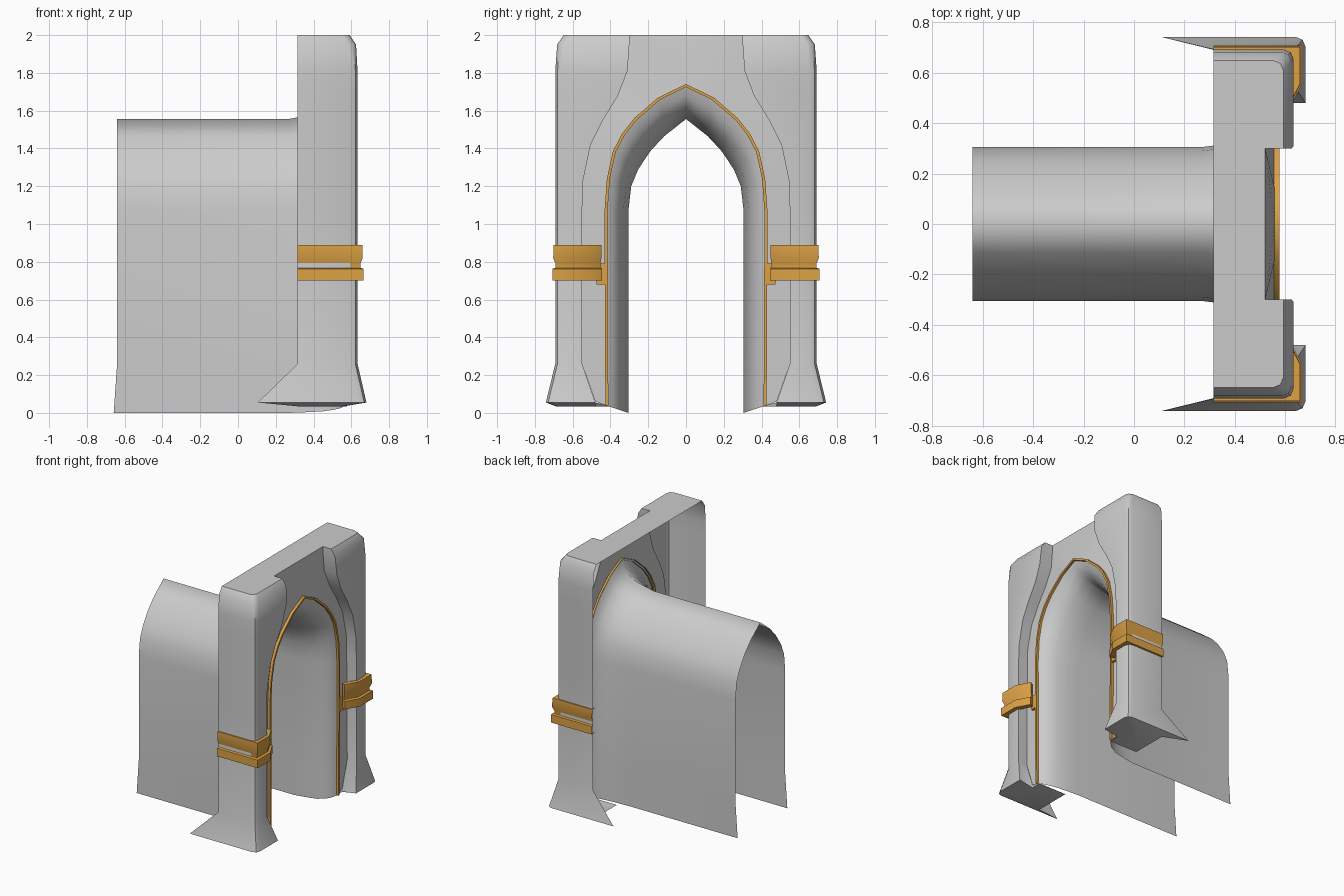
import bpy, bmesh, math
from mathutils import Vector

if "Cube" in bpy.data.objects:
    bpy.data.objects.remove(bpy.data.objects["Cube"])

gold = bpy.data.materials.new("gold")
gold.diffuse_color = (0.72, 0.36, 0.06, 1)
gold.use_nodes = True
gold.node_tree.nodes["Principled BSDF"].inputs["Base Color"].default_value = gold.diffuse_color

# Half profiles as (y, z), bottom to apex, matched point by point
TUNNEL = [(.305, 0), (.305, .26), (.305, 1.07), (.29, 1.2), (.255, 1.285),
          (.22, 1.34), (.185, 1.39), (.115, 1.465), (0, 1.556)]
ARCH = [(.41, .035), (.413, .26), (.415, 1.07), (.403, 1.24), (.372, 1.38),
        (.325, 1.47), (.264, 1.548), (.137, 1.658), (0, 1.725)]
STEP = [(.48, .06), (.55, .26), (.55, 1.07), (.545, 1.23), (.505, 1.42),
        (.44, 1.55), (.36, 1.68), (.31, 1.81), (.30, 1.95)]


def finish(name, bm, mat=None, angle=40):
    """Turn a +y half mesh into a smooth, mirrored object."""
    bmesh.ops.remove_doubles(bm, verts=bm.verts, dist=1e-4)
    bmesh.ops.recalc_face_normals(bm, faces=bm.faces)
    me = bpy.data.meshes.new(name)
    bm.to_mesh(me)
    bm.free()
    ob = bpy.data.objects.new(name, me)
    bpy.context.collection.objects.link(ob)
    if mat:
        me.materials.append(mat)
    bpy.ops.object.select_all(action='DESELECT')
    ob.select_set(True)
    bpy.context.view_layer.objects.active = ob
    bpy.ops.object.shade_smooth_by_angle(angle=math.radians(angle))
    m = ob.modifiers.new("mirror", 'MIRROR')
    m.use_axis = (False, True, False)
    return ob


def poly(bm, pts):
    return bm.faces.new([bm.verts.new(p) for p in pts])


def loft(bm, rows):
    """Quads between successive rows of points."""
    grid = [[bm.verts.new(p) for p in r] for r in rows]
    for a, b in zip(grid, grid[1:]):
        for i in range(len(a) - 1):
            bm.faces.new((a[i], a[i + 1], b[i + 1], b[i]))


# Tunnel with flared mouth
bm = bmesh.new()
rows = []
for x, t in [(-.64, 0), (.27, 0), (.36, .1), (.45, .24), (.51, .48), (.545, .75), (.56, 1)]:
    rows.append([(x - (.018 if x < 0 and i == 0 else 0), a[0] + (b[0] - a[0]) * t, a[1] + (b[1] - a[1]) * t)
                 for i, (a, b) in enumerate(zip(TUNNEL, ARCH))])
loft(bm, rows)
finish("tunnel", bm)

# Recessed front panel around the arch
PANEL_X = [.56, .555, .55, .55, .545, .54, .535, .525, .52]
bm = bmesh.new()
edge = [(x, y, z) for x, (y, z) in zip(PANEL_X, STEP)]
edge[-1] = (.52, .30, 2)
loft(bm, [[(.558, y, z) for y, z in ARCH], edge])
poly(bm, [(.558, 0, 1.725), (.52, .30, 2), (.52, 0, 2)])
finish("arch_panel", bm)

# Pillars: step wall, front face, rounded corner and outer side, flared foot
bm = bmesh.new()


def pillar_row(px, sy, z, xf, ye, xb, pz=None):
    return [(px, sy, z if pz is None else pz), (xf, sy, z), (xf, ye - .04, z),
            (xf - .012, ye - .012, z), (xf - .04, ye, z), (xb, ye, z)]


rows = [pillar_row(.56, .48, .055, .68, .742, .105)]
for i in range(1, 9):
    rows.append(pillar_row(PANEL_X[i], STEP[i][0], STEP[i][1], .633 if i < 8 else .625,
                           .692 if i < 8 else .682, .315))
top = pillar_row(.52, .30, 2, .592, .648, .315)
rows.append(top)
loft(bm, rows)
# Roof of the facade
poly(bm, [(.315, 0, 2), (.52, 0, 2)] + top)
# Underside of the foot
foot = rows[0]
base = [(.56, .40, .035), (.56, .48, .035), (.56, .64, .035),
        (.558, .67, .035), (.55, .685, .035), (.315, .69, .035)]
loft(bm, [foot, base])
poly(bm, base + [(.315, .40, .035)])
finish("pillars_and_roof", bm)

# Gold trim following the arch
bm = bmesh.new()
outer = []
for i, (a, s) in enumerate(zip(ARCH, STEP)):
    d = Vector((0, 1)) if i == 8 else Vector((s[0] - a[0], s[1] - a[1])).normalized()
    outer.append((a[0] + d.x * .016, a[1] + d.y * .016))
loft(bm, [[(x, y, z) for y, z in prof] for x, prof in
          [(.55, ARCH), (.577, ARCH), (.577, outer), (.54, outer)]])
finish("arch_trim", bm, gold)

# Gold bands wrapped round the pillars
PROFILE = [(-.02, .89), (.013, .89), (.015, .82), (.003, .79), (.003, .768),
           (.02, .763), (.02, .70), (-.02, .70)]
PATH = [((.315, .688), (0, 1)), ((.645, .688), (1, 1)),
        ((.645, .558), (1, -.3)), ((.59, .455), (.86, -.5))]
bm = bmesh.new()
rows = [[(p[0] + n[0] * d, p[1] + n[1] * d, z) for d, z in PROFILE] for p, n in PATH]
loft(bm, rows)
poly(bm, rows[-1])
finish("pillar_bands", bm, gold, 30)

# Flat gold plates joining bands to trim
bm = bmesh.new()
bmesh.ops.create_cube(bm, size=1)
for v in bm.verts:
    v.co = (.558 + v.co.x * .034, .445 + v.co.y * .06, .735 + v.co.z * .11)
finish("band_plates", bm, gold)
